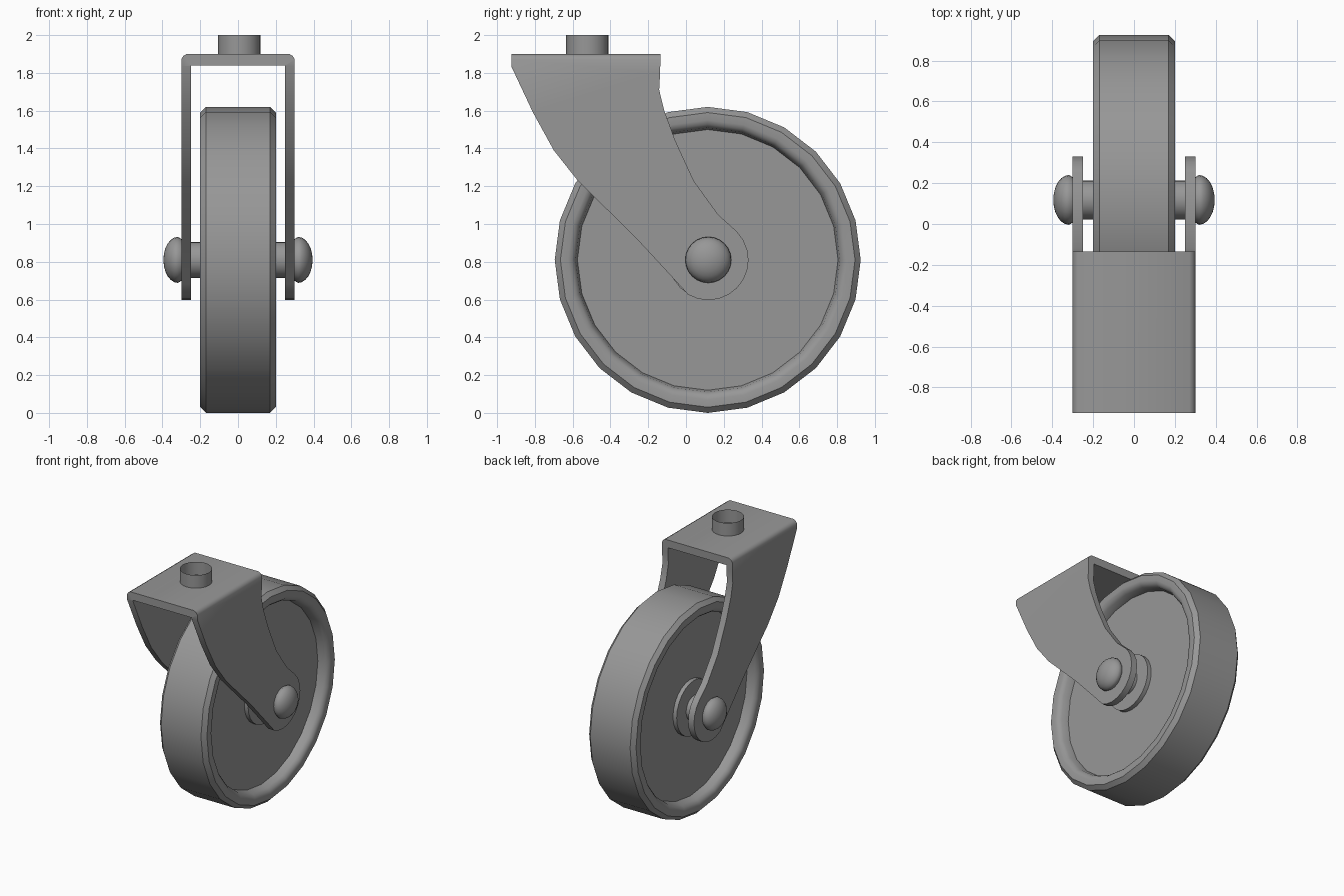
import bpy, bmesh, math

if "Cube" in bpy.data.objects:
    bpy.data.objects.remove(bpy.data.objects["Cube"])

AXLE = (0, 0.118, 0.81)
grey = bpy.data.materials.new("dark_grey")
grey.diffuse_color = (0.31, 0.31, 0.31, 1)
grey.use_nodes = True
grey.node_tree.nodes["Principled BSDF"].inputs["Base Color"].default_value = grey.diffuse_color


def smooth(ob, angle=35):
    bpy.ops.object.select_all(action='DESELECT')
    ob.select_set(True)
    bpy.context.view_layer.objects.active = ob
    bpy.ops.object.shade_smooth_by_angle(angle=math.radians(angle))


def add_object(name, bm, location=(0, 0, 0), angle=35):
    bmesh.ops.remove_doubles(bm, verts=bm.verts, dist=1e-5)
    bmesh.ops.recalc_face_normals(bm, faces=bm.faces)
    mesh = bpy.data.meshes.new(name)
    bm.to_mesh(mesh)
    bm.free()
    mesh.materials.append(grey)
    ob = bpy.data.objects.new(name, mesh)
    ob.location = location
    bpy.context.collection.objects.link(ob)
    smooth(ob, angle)
    return ob


def lathe_x(name, profile, sides=24, angle=35, location=AXLE):
    """Spin (x, radius) points around the axle."""
    bm = bmesh.new()
    verts = [bm.verts.new((x, 0, r)) for x, r in profile]
    edges = [bm.edges.new(p) for p in zip(verts, verts[1:])]
    bmesh.ops.spin(bm, geom=verts + edges, cent=(0, 0, 0), axis=(1, 0, 0),
                   angle=math.tau, steps=sides, use_duplicate=False)
    return add_object(name, bm, location, angle)


def mirrored(half):
    return half + [(-x, r) for x, r in reversed(half)]


# wheel with raised tyre rim and recessed disc
lathe_x("wheel", mirrored([(0.118, 0), (0.118, 0.69), (0.17, 0.70), (0.193, 0.718),
                           (0.20, 0.74), (0.20, 0.78), (0.17, 0.81)]),
        angle=42, location=(0, 0.115, 0.81))

# hub flange and axle
lathe_x("axle_hub", mirrored([(0.26, 0), (0.26, 0.095), (0.15, 0.095),
                              (0.15, 0.21), (0.11, 0.21)]))

# domed bolt heads
dome = [(0.318 + 0.077 * math.sin(t), 0.122 * math.cos(t))
        for t in (math.radians(90 - 15 * i) for i in range(7))]
dome[0] = (0.395, 0)
for side, label in ((1, "right"), (-1, "left")):
    lathe_x("bolt_head_" + label,
            [(side * x, r) for x, r in dome + [(0.295, 0.108)]], angle=50)

# fork side outline: front edge, rounded axle end, back edge
outline = [(-0.925, 1.9), (-0.925, 1.835), (-0.81, 1.59), (-0.70, 1.39),
           (-0.571, 1.227), (-0.265, 0.926), (-0.042, 0.685)]
outline += [(AXLE[1] + 0.213 * math.cos(a), AXLE[2] + 0.213 * math.sin(a))
            for a in (math.radians(-120 + 15 * i) for i in range(12))]
outline += [(0.17, 1.05), (0.042, 1.227), (-0.058, 1.444), (-0.116, 1.603),
            (-0.142, 1.71), (-0.137, 1.80), (-0.135, 1.9)]
bm = bmesh.new()
face = bm.faces.new([bm.verts.new((-0.3, y, z)) for y, z in outline])
out = bmesh.ops.extrude_face_region(bm, geom=[face])
bmesh.ops.translate(bm, vec=(0.6, 0, 0),
                    verts=[v for v in out["geom"] if isinstance(v, bmesh.types.BMVert)])
top = [e for e in bm.edges if all(v.co.z > 1.89 for v in e.verts)
       and abs(e.verts[0].co.x - e.verts[1].co.x) < 0.01]
bmesh.ops.bevel(bm, geom=top, offset=0.028, segments=2, profile=0.4, affect='EDGES')
fork = add_object("fork", bm)

# hollow the fork between its legs
bm = bmesh.new()
bmesh.ops.create_cube(bm, size=1)
bmesh.ops.scale(bm, vec=(0.5, 3, 1.84), verts=bm.verts)
cutter = add_object("fork_cutter", bm, (0, 0, 0.92))
cutter.hide_render = True
mod = fork.modifiers.new("hollow", 'BOOLEAN')
mod.operation = 'DIFFERENCE'
mod.solver = 'EXACT'
mod.object = cutter
bpy.context.view_layer.objects.active = fork
bpy.ops.object.modifier_apply(modifier="hollow")
bpy.data.objects.remove(cutter)
smooth(fork)

# open mounting stem
bm = bmesh.new()
bmesh.ops.create_cone(bm, cap_ends=False, segments=24, radius1=0.112,
                      radius2=0.112, depth=0.1)
add_object("stem", bm, (0.007, -0.522, 1.95))
